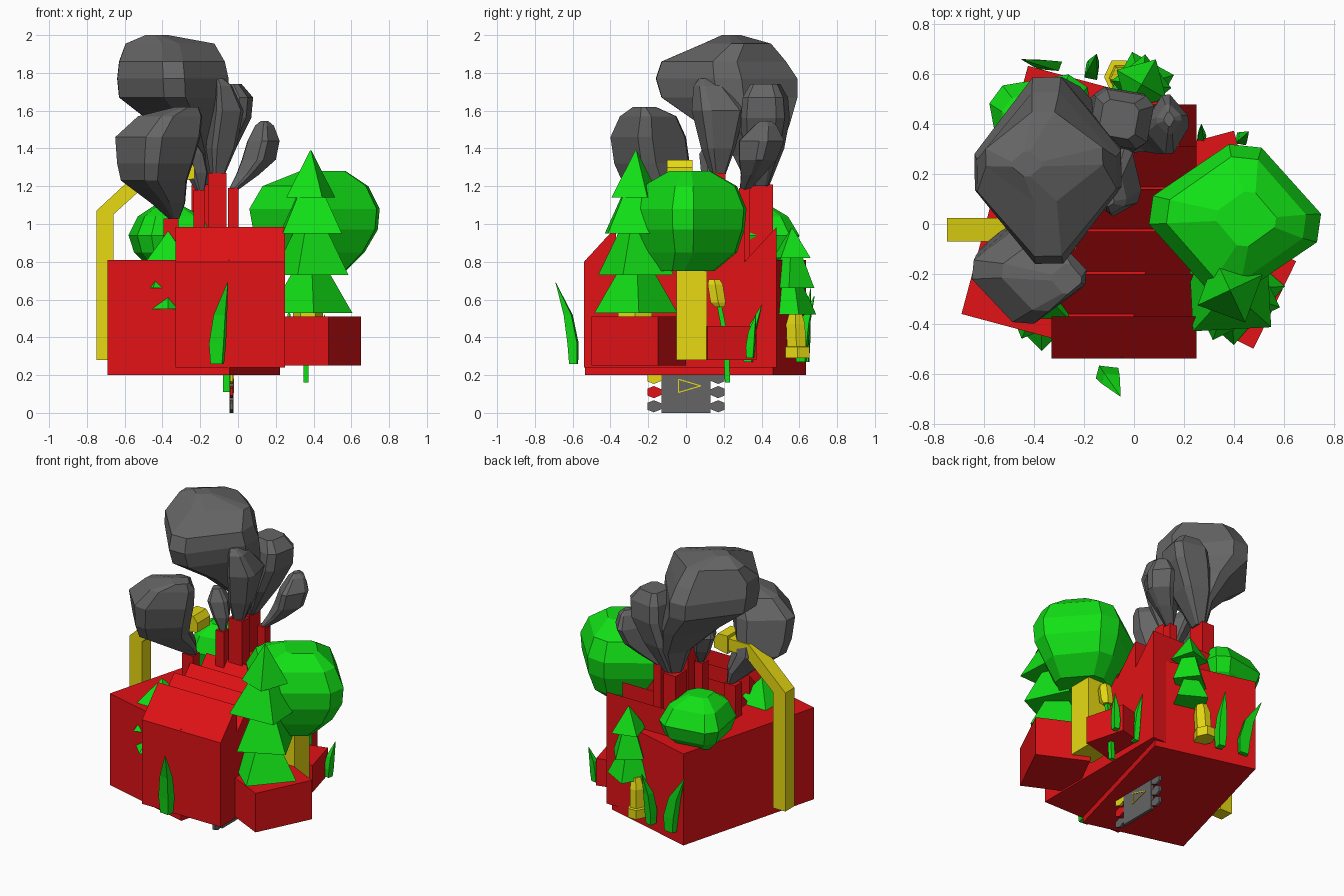
import bpy, bmesh, math
from math import sin, cos, pi, radians


def mat(name, c):
    m = bpy.data.materials.new(name)
    m.diffuse_color = (*c, 1)
    return m


RED = mat("red", (0.75, 0.006, 0.008))
GREEN = mat("green", (0.006, 0.75, 0.008))
YELLOW = mat("yellow", (0.80, 0.70, 0.006))
GREY = mat("dark_grey", (0.13, 0.13, 0.13))


def make(name, verts, faces, m):
    me = bpy.data.meshes.new(name)
    me.from_pydata(verts, [], faces)
    bm = bmesh.new()
    bm.from_mesh(me)
    bmesh.ops.recalc_face_normals(bm, faces=bm.faces)
    bm.to_mesh(me)
    bm.free()
    me.materials.append(m)
    ob = bpy.data.objects.new(name, me)
    bpy.context.collection.objects.link(ob)
    return ob


def skin(name, rings, m):
    """Join rings of equal length and cap both ends."""
    n = len(rings[0])
    verts = [p for r in rings for p in r]
    faces = [list(range(n)), list(range(len(verts) - n, len(verts)))]
    for k in range(len(rings) - 1):
        for i in range(n):
            j = (i + 1) % n
            faces.append((k*n + i, k*n + j, k*n + n + j, k*n + n + i))
    return make(name, verts, faces, m)


def outline(kind, rot):
    """Regular polygon, or chamfered square for kind 'C', scaled to a unit half extent."""
    if kind == 'C':
        a = [radians(q*90 + d) for q in range(4) for d in (34, 56)]
    else:
        a = [2*pi*i/kind for i in range(kind)]
    p = [(cos(t + radians(rot)), sin(t + radians(rot))) for t in a]
    mx, my = max(abs(q[0]) for q in p), max(abs(q[1]) for q in p)
    return [(x/mx, y/my) for x, y in p]


def loft(name, rings, kind, rot, m):
    """Rings are (x, y, z, half_x, half_y)."""
    o = outline(kind, rot)
    return skin(name, [[(x + a*hx, y + b*hy, z) for a, b in o] for x, y, z, hx, hy in rings], m)


def box(name, x, y, z0, z1, sx, sy, rot, m):
    c, s = cos(radians(rot)), sin(radians(rot))
    sq = [(x + c*a*sx/2 - s*b*sy/2, y + s*a*sx/2 + c*b*sy/2)
          for a, b in ((-1, -1), (1, -1), (1, 1), (-1, 1))]
    return skin(name, [[(*p, z) for p in sq] for z in (z0, z1)], m)


def prism(name, prof, axis, lo, hi, m):
    """Extrude a profile: axis x takes (y, z), axis y takes (x, z)."""
    put = (lambda t, p: (t, p[0], p[1])) if axis == 'x' else (lambda t, p: (p[0], t, p[1]))
    return skin(name, [[put(t, p) for p in prof] for t in (lo, hi)], m)


def conifer(name, x, y, apex, tiers, sides, rot):
    """Tiers are (bottom z, radius) from the top down."""
    top = apex
    for i, (z, r) in enumerate(tiers):
        loft(f"{name}_tier_{i+1}", [(x, y, z, r, r), (x, y, top, *(2*[0.003 if i == 0 else r*0.4]))],
             sides, rot + i*23, GREEN)
        top = z + 0.03


# Factory buildings
box("rear_hall", -0.235, 0.05, 0.20, 0.81, 0.67, 1.03, -15, RED)
prof = [(-0.54, 0.24)]
for i in range(6):
    y = -0.54 + 0.17*i
    prof += [(y, 0.80), (y + 0.17, 0.985)]
prism("sawtooth_hall", prof + [(0.48, 0.24)], 'x', -0.33, 0.25, RED)
box("front_annex", 0.412, -0.25, 0.25, 0.51, 0.39, 0.34, 64, RED)
box("side_annex", 0.31, 0.21, 0.28, 0.46, 0.26, 0.27, 15, RED)

# Chimneys
for i, (x, y, w, d, z0, z1) in enumerate([
        (-0.11, 0.17, 0.10, 0.08, 0.75, 1.27), (-0.025, 0.31, 0.055, 0.06, 0.75, 1.19),
        (-0.20, 0.40, 0.09, 0.12, 0.75, 1.21), (-0.205, 0.13, 0.06, 0.06, 0.75, 1.18),
        (-0.355, 0.01, 0.08, 0.07, 0.75, 1.03)]):
    box(f"chimney_{i+1}", x, y, z0, z1, w, d, 0, RED)

# Smoke puffs
loft("smoke_large", [(-0.19, 0.38, 1.20, .04, .05), (-0.19, 0.37, 1.36, .09, .12),
                     (-0.25, 0.31, 1.53, .20, .24), (-0.34, 0.23, 1.67, .29, .36),
                     (-0.345, 0.215, 1.77, .295, .375), (-0.35, 0.20, 1.86, .28, .33),
                     (-0.36, 0.27, 1.955, .235, .18), (-0.43, 0.24, 2.0, .06, .05)], 'C', 46, GREY)
loft("smoke_left", [(-0.34, 0.01, 1.03, .03, .03), (-0.37, -0.05, 1.11, .09, .10),
                    (-0.445, -0.15, 1.23, .175, .19), (-0.44, -0.18, 1.32, .20, .20),
                    (-0.425, -0.2, 1.46, .225, .20), (-0.36, -0.2, 1.57, .17, .15),
                    (-0.27, -0.22, 1.62, .06, .06)], 'C', 40, GREY)
loft("smoke_middle", [(-0.11, 0.17, 1.25, .035, .035), (-0.09, 0.17, 1.4, .08, .09),
                      (-0.06, 0.17, 1.6, .09, .14), (-0.08, 0.12, 1.73, .05, .08),
                      (-0.1, 0.10, 1.77, .02, .03)], 'C', 20, GREY)
loft("smoke_back", [(-0.17, 0.40, 1.20, .03, .04), (-0.11, 0.41, 1.40, .10, .11),
                    (-0.06, 0.42, 1.56, .13, .13), (-0.05, 0.42, 1.67, .13, .12),
                    (-0.06, 0.42, 1.74, .08, .08)], 'C', -10, GREY)
loft("smoke_right", [(-0.025, 0.31, 1.18, .025, .025), (0.05, 0.35, 1.26, .06, .06),
                     (0.11, 0.38, 1.34, .09, .10), (0.135, 0.40, 1.44, .085, .12),
                     (0.14, 0.42, 1.52, .05, .06), (0.14, 0.42, 1.545, .02, .03)], 'C', 50, GREY)
loft("smoke_small", [(-0.20, 0.13, 1.17, .02, .02), (-0.22, 0.14, 1.27, .06, .06),
                     (-0.25, 0.15, 1.37, .07, .08), (-0.26, 0.15, 1.44, .03, .04)], 'C', 30, GREY)

# Bent pipe with outlet
prism("pipe", [(-0.75, 0.28), (-0.75, 1.07), (-0.48, 1.32), (-0.30, 1.32), (-0.30, 1.24),
               (-0.45, 1.24), (-0.66, 1.05), (-0.66, 0.28)], 'y', -0.07, 0.025, YELLOW)
prism("pipe_outlet", [(-0.33, 1.22), (-0.33, 1.34), (-0.26, 1.34), (-0.23, 1.30), (-0.23, 1.24)],
      'y', -0.10, 0.035, YELLOW)

# Round trees
box("large_trunk", 0.37, 0.03, 0.28, 0.82, 0.16, 0.16, 0, YELLOW)
loft("large_crown", [(0.38, -0.02, 0.75, .19, .17), (0.41, 0.02, 0.85, .26, .25),
                     (0.41, 0.02, 0.97, .33, .29), (0.405, 0.02, 1.08, .345, .30),
                     (0.41, 0.02, 1.20, .28, .25), (0.45, 0.02, 1.28, .12, .11)], 'C', 38, GREEN)
loft("small_crown", [(-0.37, 0.39, 0.78, .11, .11), (-0.36, 0.39, 0.85, .19, .18),
                     (-0.36, 0.39, 0.94, .22, .21), (-0.36, 0.38, 1.04, .17, .16),
                     (-0.37, 0.37, 1.10, .07, .07)], 'C', 10, GREEN)

# Conifers
conifer("tall_conifer", 0.385, -0.265, 1.39,
        [(1.14, .13), (0.95, .165), (0.73, .20), (0.53, .22)], 4, 25)
loft("tall_conifer_trunk", [(0.37, -0.27, z, .08, .09) for z in (0.3, 0.6)], 6, 0, YELLOW)
conifer("roof_conifer", -0.37, -0.27, 0.96, [(0.77, .14), (0.66, .19), (0.55, .24)], 4, 44)
conifer("back_conifer", 0.03, 0.56, 0.98, [(0.82, .10), (0.66, .12), (0.52, .13)], 4, 60)
loft("back_conifer_trunk", [(-0.06, 0.59, 0.29, .06, .065), (-0.06, 0.59, 0.35, .06, .065),
                            (-0.055, 0.585, 0.351, .045, .05), (-0.05, 0.58, 0.47, .045, .05),
                            (-0.04, 0.58, 0.54, .03, .03)], 6, 0, YELLOW)

# Grass blades: base, tip, half widths
for i, (x, y, tx, ty, z0, z1, hx, hy) in enumerate([
        (-0.11, -0.595, -0.055, -0.69, .26, .69, .045, .03),
        (-0.33, 0.635, -0.45, 0.66, .27, .66, .045, .022),
        (-0.17, 0.61, -0.15, 0.68, .27, .62, .03, .035),
        (0.27, 0.33, 0.27, 0.40, .27, .57, .02, .03),
        (0.43, 0.34, 0.46, 0.37, .29, .52, .025, .025)]):
    path = []
    for t, w, bend in ((0, .8, 0), (.25, 1, .03), (.6, .8, .3), (1, .04, 1)):
        path.append((x + (tx - x)*bend, y + (ty - y)*bend, z0 + (z1 - z0)*t, hx*w, hy*w))
    loft(f"grass_blade_{i+1}", path, 4, 35, GREEN)

# Reed with seed head
loft("reed_stem", [(0.36, 0.22, .16, .014, .014), (0.36, 0.21, .40, .014, .014),
                   (0.36, 0.17, .60, .012, .012)], 4, 45, GREEN)
loft("reed_head", [(0.36, 0.18, .56, .03, .025), (0.36, 0.17, .585, .04, .04),
                   (0.36, 0.155, .68, .04, .04), (0.36, 0.15, .705, .03, .03)], 6, 0, YELLOW)


# Hanging plate with coloured pointed strips
def strip(name, z, s, m):
    prism(name, [(0, z - .022), (s*.13, z - .015), (s*.17, z - .032), (s*.205, z - .018),
                 (s*.205, z + .018), (s*.17, z + .032), (s*.13, z + .015), (0, z + .022)],
          'x', -0.043, -0.027, m)


prism("plate", [(-.13, .0), (.13, .0), (.13, .21), (-.13, .21)], 'x', -0.045, -0.025, GREY)
for i, (z, m) in enumerate(((.185, YELLOW), (.11, RED), (.035, GREY))):
    strip(f"left_strip_{i+1}", z, -1, m)
    strip(f"right_strip_{i+1}", z, 1, GREY)
prism("plate_backing", [(-.08, .11), (.08, .11), (.08, .21), (-.08, .21)], 'x', -0.08, -0.045, GREEN)

# Triangle outline on the plate
tri = [(-.04, .178), (-.04, .108), (.078, .143)]
for i in range(3):
    (a, b), (c, d) = tri[i], tri[(i + 1) % 3]
    l = math.hypot(c - a, d - b)
    u, v = -(d - b)/l*.003, (c - a)/l*.003
    prism(f"triangle_side_{i+1}", [(a - u, b - v), (c - u, d - v), (c + u, d + v), (a + u, b + v)],
          'x', -0.03, -0.021, YELLOW)
